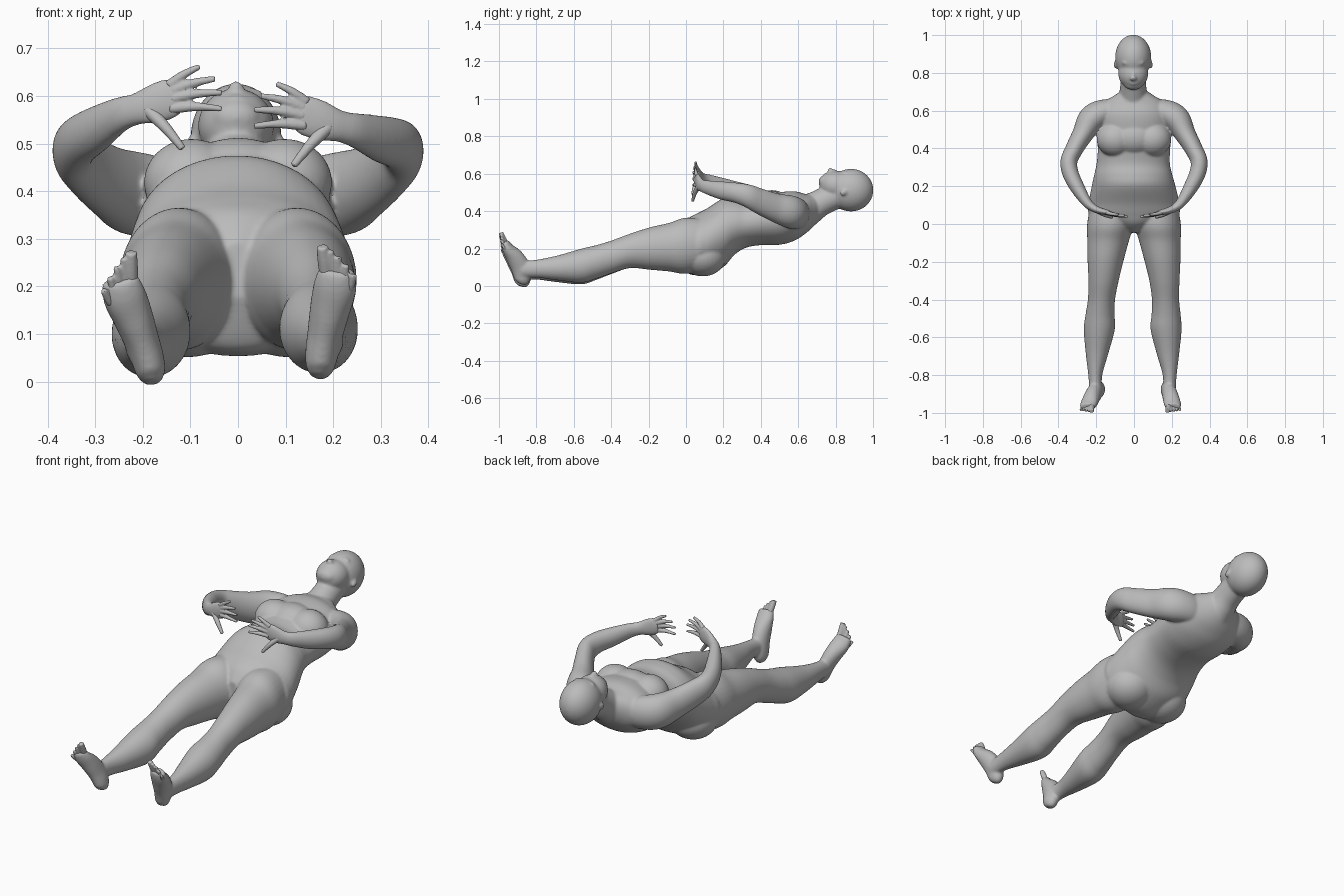
import bpy, bmesh, math
from mathutils import Vector, Matrix

cube = bpy.data.objects.get("Cube")
if cube:
    bpy.data.objects.remove(cube, do_unlink=True)

Y, Z = Vector((0, 1, 0)), Vector((0, 0, 1))

grey = bpy.data.materials.new("plain grey")
grey.use_nodes = True
grey.diffuse_color = (0.5, 0.5, 0.5, 1)
grey.node_tree.nodes["Principled BSDF"].inputs["Base Color"].default_value = (0.5, 0.5, 0.5, 1)


def clamp(v):
    return max(0.0, min(1.0, v))


def spline(rows, steps=6):
    """Smooth curve through rows of numbers."""
    out = []
    for i in range(len(rows) - 1):
        a, b = rows[max(i - 1, 0)], rows[i]
        c, d = rows[i + 1], rows[min(i + 2, len(rows) - 1)]
        for s in range(steps):
            t = s / steps
            out.append([0.5 * (2 * q + (r - p) * t + (2 * p - 5 * q + 4 * r - w) * t * t
                               + (3 * q - p - 3 * r + w) * t ** 3)
                        for p, q, r, w in zip(a, b, c, d)])
    out.append(list(rows[-1]))
    return out


def loft(bm, rows, ref=Z, sides=28, axis=None):
    """Tube of elliptical rings; each row is x, y, z, side radius, radius towards ref.
    With an axis, all rings stay square to it instead of following the path."""
    rows = spline(rows)
    pts = [Vector(r[:3]) for r in rows]
    rings = []
    for i, r in enumerate(rows):
        t = axis or (pts[min(i + 1, len(pts) - 1)] - pts[max(i - 1, 0)]).normalized()
        u = ref.cross(t).normalized()
        v = t.cross(u)
        ring = []
        for k in range(sides):
            a = 2 * math.pi * k / sides
            ring.append(bm.verts.new(pts[i] + u * (r[3] * math.cos(a)) + v * (r[4] * math.sin(a))))
        rings.append(ring)
    faces = [bm.faces.new(rings[0][::-1]), bm.faces.new(rings[-1])]
    for a, b in zip(rings, rings[1:]):
        for k in range(sides):
            n = (k + 1) % sides
            faces.append(bm.faces.new((a[k], a[n], b[n], b[k])))
    bmesh.ops.recalc_face_normals(bm, faces=faces)


def blob(bm, centre, radii, tilt=0.0):
    """Ellipsoid, optionally tilted about x."""
    m = Matrix.Translation(centre) @ Matrix.Rotation(tilt, 4, 'X') @ Matrix.Diagonal((*radii, 1))
    bmesh.ops.create_uvsphere(bm, u_segments=32, v_segments=20, radius=1, matrix=m)


def finish(bm, name, voxel, smoothing):
    """Fuse the overlapping shapes into one smooth skin."""
    me = bpy.data.meshes.new(name)
    bm.to_mesh(me)
    bm.free()
    me.materials.append(grey)
    ob = bpy.data.objects.new(name, me)
    bpy.context.collection.objects.link(ob)
    fuse = ob.modifiers.new("fuse", 'REMESH')
    fuse.mode = 'VOXEL'
    fuse.voxel_size = voxel
    fuse.use_smooth_shade = True
    soft = ob.modifiers.new("soften", 'SMOOTH')
    soft.factor = 0.5
    soft.iterations = smoothing


def leg_place(side, p):
    """The right leg lies a little lower and further out than the left."""
    x, y, z, *r = p
    if side < 0:
        k = clamp((-y - 0.3) / 0.3)
        x, z = -(x + 0.016 * k), z - 0.01 * k
    return (x, y, z, *r)


def foot_place(side, p):
    """The right foot is turned outwards."""
    x, y, z, *r = p
    if side < 0:
        x, z = -(x + 0.005 + 0.15 * z), z - 0.012 - 0.3 * max(0, x - 0.18) * clamp(z / 0.2)
    return (x, y, z, *r)


def arm_place(side, p):
    """The left forearm is held lower than the right."""
    x, y, z, *r = p
    if side > 0:
        z -= 0.036 * clamp((0.3 - y) / 0.2)
    return (side * x, y, z, *r)


# Torso
body = bmesh.new()
loft(body, [(0, -0.045, 0.235, 0.035, 0.06), (0, 0.0, 0.215, 0.14, 0.138),
            (0, 0.05, 0.22, 0.235, 0.163), (0, 0.11, 0.235, 0.24, 0.178),
            (-0.002, 0.2, 0.285, 0.222, 0.184), (-0.004, 0.26, 0.32, 0.207, 0.153),
            (-0.004, 0.32, 0.334, 0.194, 0.13), (0, 0.4, 0.348, 0.192, 0.13),
            (0, 0.5, 0.36, 0.2, 0.14), (0, 0.58, 0.374, 0.2, 0.132),
            (0, 0.64, 0.386, 0.165, 0.105), (0, 0.68, 0.402, 0.105, 0.085),
            (0, 0.71, 0.42, 0.06, 0.065)], sides=48, axis=Y)

# Neck and head
hx = -0.004
loft(body, [(0, 0.6, 0.375, 0.1, 0.1), (hx, 0.67, 0.415, 0.08, 0.082),
            (hx, 0.73, 0.45, 0.069, 0.072), (hx, 0.83, 0.495, 0.068, 0.072)])
blob(body, (hx, 0.882, 0.512), (0.096, 0.12, 0.114))
blob(body, (hx, 0.80, 0.537), (0.08, 0.088, 0.078), -0.25)
blob(body, (hx, 0.745, 0.555), (0.052, 0.036, 0.038))
blob(body, (hx, 0.785, 0.612), (0.012, 0.03, 0.014), -0.3)
blob(body, (hx, 0.770, 0.616), (0.017, 0.012, 0.017))
blob(body, (hx, 0.745, 0.591), (0.026, 0.011, 0.012))
blob(body, (hx, 0.853, 0.603), (0.06, 0.016, 0.017))

# Bust, joined across the middle
blob(body, (0, 0.46, 0.42), (0.13, 0.1, 0.092))

for s in (1, -1):
    blob(body, (s * 0.098, 0.449, 0.418), (0.1, 0.094, 0.092))
    # Buttocks
    blob(body, (s * 0.105, 0.09, 0.16), (0.125, 0.125, 0.109))
    # Ears
    blob(body, (hx + s * 0.094, 0.843, 0.5), (0.01, 0.022, 0.016), 0.5)
    # Legs
    loft(body, [leg_place(s, p) for p in (
        (0.115, 0.13, 0.225, 0.11, 0.13), (0.125, 0.0, 0.215, 0.123, 0.15),
        (0.137, -0.09, 0.207, 0.11, 0.13), (0.15, -0.19, 0.2, 0.096, 0.114),
        (0.161, -0.3, 0.187, 0.08, 0.092), (0.167, -0.4, 0.154, 0.072, 0.088),
        (0.17, -0.48, 0.128, 0.077, 0.09), (0.17, -0.56, 0.108, 0.082, 0.091),
        (0.18, -0.69, 0.096, 0.059, 0.066), (0.189, -0.80, 0.092, 0.037, 0.048),
        (0.187, -0.88, 0.088, 0.034, 0.046))], sides=36, axis=Y)
    # Feet
    loft(body, [foot_place(s, p) for p in (
        (0.172, -0.882, 0.01, 0.017, 0.022), (0.173, -0.877, 0.028, 0.03, 0.04),
        (0.176, -0.877, 0.06, 0.035, 0.048), (0.184, -0.888, 0.105, 0.038, 0.052),
        (0.194, -0.917, 0.155, 0.043, 0.047), (0.204, -0.952, 0.2, 0.046, 0.032),
        (0.208, -0.97, 0.236, 0.039, 0.021))], ref=Y)
    # Arms, running into the palms
    loft(body, [arm_place(s, p) for p in (
        (0.07, 0.6, 0.38, 0.05, 0.07), (0.15, 0.595, 0.386, 0.066, 0.083),
        (0.222, 0.557, 0.396, 0.073, 0.088),
        (0.272, 0.475, 0.42, 0.056, 0.077), (0.32, 0.39, 0.455, 0.047, 0.068),
        (0.345, 0.33, 0.482, 0.045, 0.061), (0.335, 0.265, 0.505, 0.043, 0.054),
        (0.298, 0.19, 0.53, 0.038, 0.049), (0.25, 0.115, 0.56, 0.027, 0.038),
        (0.215, 0.085, 0.572, 0.021, 0.034), (0.18, 0.07, 0.582, 0.018, 0.042),
        (0.145, 0.062, 0.594, 0.015, 0.044), (0.122, 0.056, 0.598, 0.012, 0.036))])
finish(body, "body", 0.0055, 14)

for s, label in ((1, "left"), (-1, "right")):
    # Four spread fingers and thumb
    digits = bmesh.new()
    for base, tip, r in (((0.145, 0.061, 0.622), (0.08, 0.052, 0.662), 0.009),
                         ((0.14, 0.06, 0.61), (0.048, 0.045, 0.636), 0.0095),
                         ((0.14, 0.058, 0.594), (0.034, 0.04, 0.607), 0.0095),
                         ((0.142, 0.058, 0.574), (0.034, 0.04, 0.573), 0.0095),
                         ((0.19, 0.07, 0.572), (0.116, 0.035, 0.489), 0.012)):
        a, b = Vector(base), Vector(tip)
        mid = (a + b) / 2 + Vector((0, -0.004, 0.004))
        loft(digits, [arm_place(s, (*q, w, w)) for q, w in
                      ((a, r * 1.3), (mid, r), (b, r * 0.65))], sides=14)
    finish(digits, label + "_fingers", 0.0035, 3)

    # Five toes
    toes = bmesh.new()
    for k in range(5):
        base = (0.186 + 0.012 * k, -0.962, 0.222 - 0.008 * k)
        tip = (0.177 + 0.0168 * k, -0.99 + 0.001 * k, 0.284 - 0.007 * k - 0.002 * k * k)
        r = 0.0145 if k == 0 else 0.0098 - 0.0004 * k
        mid = [(p + q) / 2 for p, q in zip(base, tip)]
        loft(toes, [foot_place(s, (*q, w, w)) for q, w in
                    ((base, r), (mid, r), (tip, r * 0.85))], ref=Y, sides=14)
    finish(toes, label + "_toes", 0.0035, 3)
